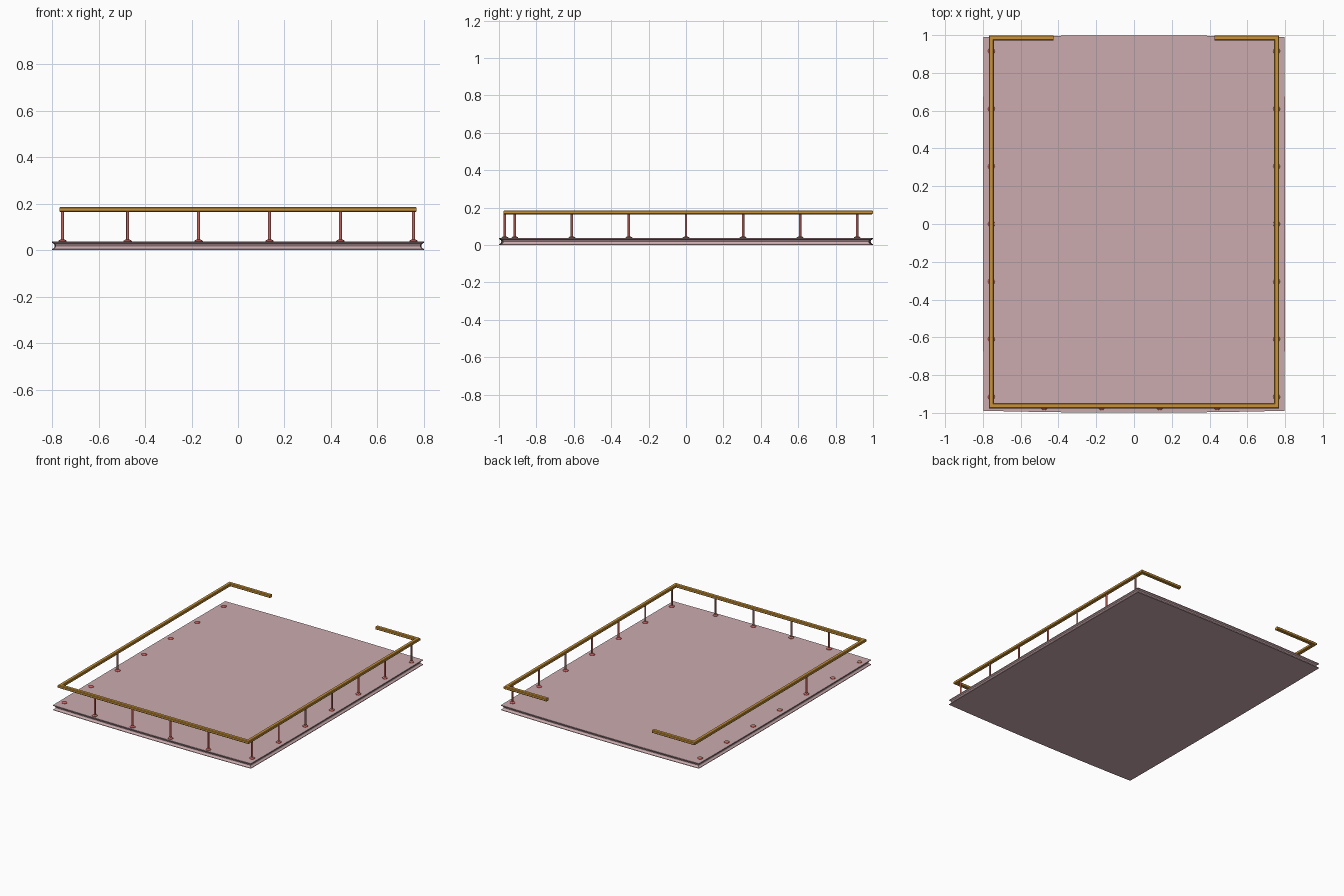
import bpy, bmesh, math
from mathutils import Vector

cube = bpy.data.objects.get("Cube")
if cube:
    bpy.data.objects.remove(cube, do_unlink=True)


def material(name, rgb):
    m = bpy.data.materials.new(name)
    m.use_nodes = True
    m.diffuse_color = (*rgb, 1)
    m.node_tree.nodes["Principled BSDF"].inputs["Base Color"].default_value = (*rgb, 1)
    return m


PINK = material("dusty pink", (0.60, 0.41, 0.43))
GOLD = material("golden wood", (0.58, 0.29, 0.04))
RED = material("faded red", (0.56, 0.14, 0.12))


def finish(name, bm, mat, smooth=False):
    bmesh.ops.recalc_face_normals(bm, faces=bm.faces)
    mesh = bpy.data.meshes.new(name)
    bm.to_mesh(mesh)
    bm.free()
    mesh.materials.append(mat)
    obj = bpy.data.objects.new(name, mesh)
    bpy.context.collection.objects.link(obj)
    if smooth:
        bpy.ops.object.select_all(action='DESELECT')
        obj.select_set(True)
        bpy.context.view_layer.objects.active = obj
        bpy.ops.object.shade_smooth_by_angle(angle=math.radians(40))
    return obj


def skin(bm, rings, closed):
    """Join equal rings of points with quads and cap both ends."""
    loops = [[bm.verts.new(p) for p in ring] for ring in rings]
    n = len(loops[0])
    for a, b in zip(loops, loops[1:]):
        for i in range(n):
            j = (i + 1) % n
            bm.faces.new((a[i], a[j], b[j], b[i]))
    if closed:
        bm.faces.new(loops[0])
        bm.faces.new(loops[-1])


# Platform: slightly bowed outline with a grooved edge all round
def outline(inset, z, steps=8):
    hx, hy = 0.796 - inset, 0.989 - inset
    corners = [(-hx, -hy), (hx, -hy), (hx, hy), (-hx, hy)]
    points = []
    for k in range(4):
        a, b = Vector(corners[k]), Vector(corners[(k + 1) % 4])
        d = (b - a).normalized()
        bow = 0.010 if k % 2 == 0 else 0.004
        for s in range(steps):
            t = s / steps
            p = a.lerp(b, t) + Vector((d.y, -d.x)) * bow * 4 * t * (1 - t)
            points.append((p.x, p.y, z))
    return points


edge = [(0, 0), (0, 0.004), (0.009, 0.011), (0.012, 0.018),
        (0.009, 0.026), (0, 0.032), (0, 0.037)]
bm = bmesh.new()
skin(bm, [outline(inset, z) for inset, z in edge], True)
finish("platform", bm, PINK)


# Handrail: chamfered bar swept round three sides, open at the back
SIDE, FRONT, BACK, GAP = 0.755, -0.962, 0.985, 0.425
path = [Vector(p) for p in ((-GAP, BACK), (-SIDE, BACK), (-SIDE, FRONT),
                            (SIDE, FRONT), (SIDE, BACK), (GAP, BACK))]
w, h, c, mid = 0.0135, 0.0105, 0.004, 0.1745
section = [(-w, -h + c), (-w + c, -h), (w - c, -h), (w, -h + c),
           (w, h - c), (w - c, h), (-w + c, h), (-w, h - c)]
rings = []
for i, p in enumerate(path):
    d_in = (p - path[max(i - 1, 0)]).normalized()
    d_out = (path[min(i + 1, len(path) - 1)] - p).normalized()
    normals = [Vector((d.y, -d.x)) for d in (d_in, d_out) if d.length > 0]
    miter = normals[0] + normals[1] if len(normals) == 2 else normals[0]
    rings.append([(p.x + miter.x * u, p.y + miter.y * u, mid + v) for u, v in section])
bm = bmesh.new()
skin(bm, rings, True)
finish("handrail", bm, GOLD)


# Posts and their round feet
def lathe(name, x, y, profile, sides=12):
    bm = bmesh.new()
    skin(bm, [[(x + r * math.cos(math.tau * k / sides),
                y + r * math.sin(math.tau * k / sides), z) for k in range(sides)]
              for r, z in profile], True)
    finish(name, bm, RED, True)


foot = [(0.018, 0.036), (0.018, 0.040), (0.013, 0.044), (0.007, 0.046)]
post = [(0.0065, 0.040), (0.0065, 0.168)]
STEP = 0.305

for k in range(-3, 4):
    y = k * STEP
    lathe("left_foot", SIDE, y, foot)
    lathe("left_post", SIDE, y, post)
    lathe("right_foot", -SIDE, y, foot)
    # only one post remains on the right side
    if k == -1:
        lathe("right_post", -SIDE, y, post)

for k in range(4):
    x = (k - 1.5) * STEP - 0.017
    lathe("front_foot", x, FRONT - 0.006, foot)
    lathe("front_post", x, FRONT - 0.006, post)
